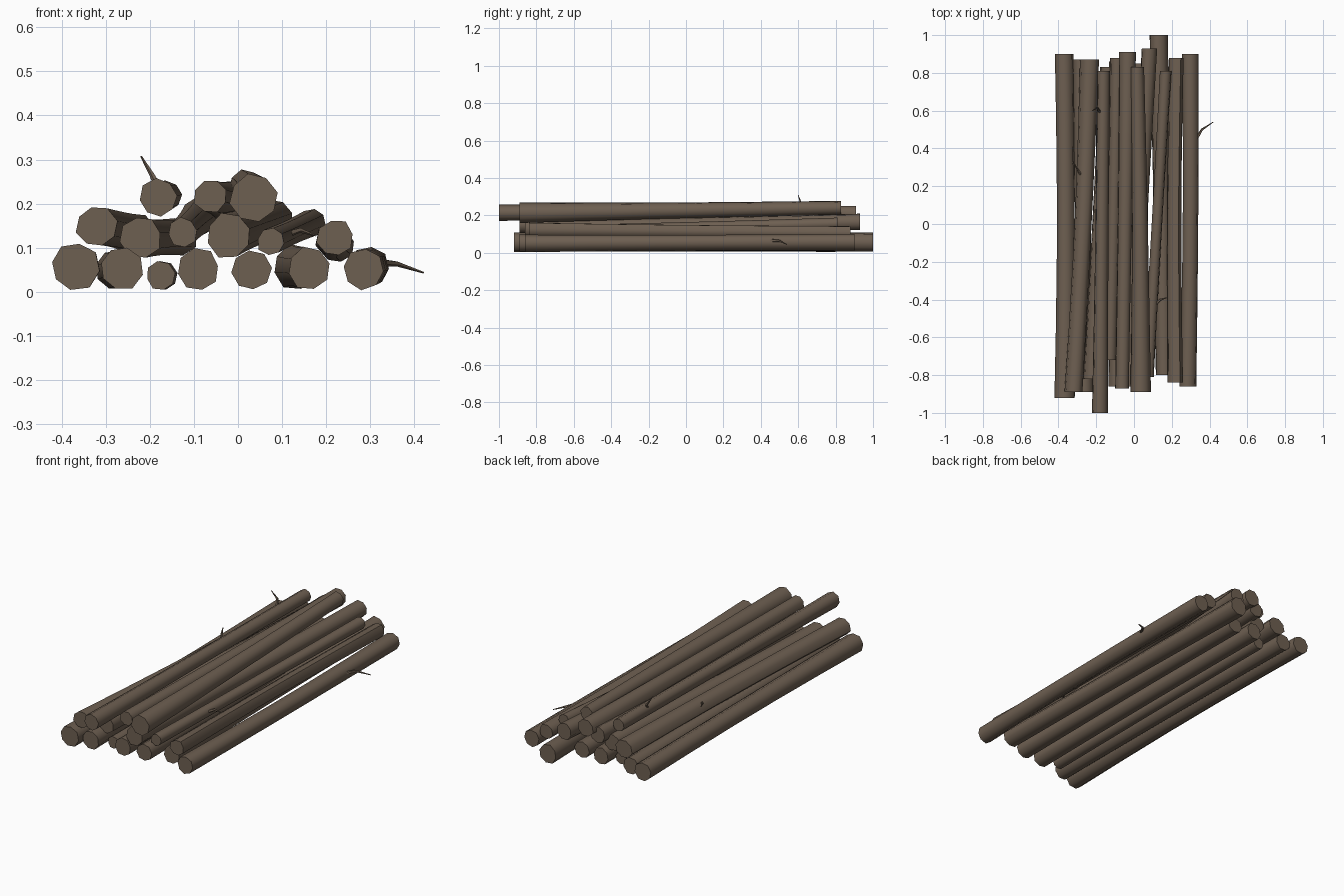
import bpy, bmesh, math, random
from mathutils import Vector

random.seed(4)
cube = bpy.data.objects.get("Cube")
if cube:
    bpy.data.objects.remove(cube, do_unlink=True)

bark = bpy.data.materials.new("brown_bark")
bark.use_nodes = True
brown = (0.155, 0.115, 0.083, 1)
bark.diffuse_color = brown
bark.node_tree.nodes["Principled BSDF"].inputs["Base Color"].default_value = brown


def tube(name, points, radii, sides, rough):
    """Irregular polygonal tube along y-facing or free paths, with flat caps."""
    bm = bmesh.new()
    phase = random.uniform(0, math.tau)
    shape = [1 + random.uniform(-rough, rough) for _ in range(sides)]
    along = (points[-1] - points[0]).normalized()
    # logs are sawn square to y, twigs square to their own direction
    axis = Vector((0, 1, 0)) if abs(along.y) > 0.95 else along
    u = axis.cross(Vector((0.1, 0, 1))).normalized()
    v = u.cross(axis)
    rings = []
    for p, r in zip(points, radii):
        ring = []
        for i in range(sides):
            a = phase + math.tau * i / sides
            ring.append(bm.verts.new(p + (u * math.cos(a) + v * math.sin(a)) * r * shape[i]))
        rings.append(ring)
    for a, b in zip(rings, rings[1:]):
        for i in range(sides):
            j = (i + 1) % sides
            bm.faces.new((a[i], a[j], b[j], b[i]))
    bm.faces.new(rings[0])
    bm.faces.new(rings[-1])
    bmesh.ops.recalc_face_normals(bm, faces=bm.faces)
    mesh = bpy.data.meshes.new(name)
    bm.to_mesh(mesh)
    bm.free()
    mesh.materials.append(bark)
    obj = bpy.data.objects.new(name, mesh)
    bpy.context.collection.objects.link(obj)
    bpy.ops.object.select_all(action="DESELECT")
    obj.select_set(True)
    bpy.context.view_layer.objects.active = obj
    bpy.ops.object.shade_smooth_by_angle(angle=math.radians(58))
    return obj


def log(name, front, back, r_front, r_back, bend=0.0):
    """Slightly bowed log from its front end to its back end."""
    a, b = Vector(front), Vector(back)
    points, radii = [], []
    for i in range(6):
        t = i / 5
        bow = math.sin(math.pi * t)
        points.append(a.lerp(b, t) + Vector((bend * bow, 0, 0)))
        radii.append((r_front + (r_back - r_front) * t) * (1 - 0.08 * bow))
    tube(name, points, radii, 8, 0.07)


# bottom layer
log("bottom_log_1", (-.37, -.92, .058), (-.372, .90, .055), .055, .050, .008)
log("bottom_log_2", (-.265, -.89, .053), (-.28, .87, .050), .049, .046)
log("bottom_log_3", (-.175, -.82, .036), (-.17, .80, .036), .033, .033)
log("bottom_log_4", (-.09, -.86, .050), (-.09, .86, .049), .048, .045)
log("bottom_log_5", (.03, -.85, .049), (.03, .85, .048), .045, .044)
log("bottom_log_6", (.16, -.80, .053), (.13, 1.0, .056), .049, .052)
log("bottom_log_7", (.285, -.86, .052), (.298, .90, .058), .047, .046, .008)

# middle layer
log("middle_log_1", (-.32, -.89, .148), (-.235, .87, .130), .047, .050, .008)
log("middle_log_2", (-.22, -.82, .125), (-.135, .83, .127), .047, .044)
log("middle_log_3", (-.125, -.72, .135), (-.085, .88, .172), .033, .042)
log("middle_log_4", (-.02, -.86, .128), (.083, .93, .165), .052, .045)
log("middle_log_5", (.075, -.81, .115), (.168, .81, .157), .032, .033)
log("middle_log_6", (.22, -.84, .122), (.225, .88, .105), .042, .040, -.008)

# top layer
log("top_log_1", (-.18, -1.0, .213), (-.16, .81, .217), .043, .034)
log("top_log_2", (-.062, -.87, .217), (-.032, .91, .207), .039, .048)
log("top_log_3", (.035, -.89, .213), (.016, .83, .240), .053, .036, .006)

# broken twigs
twigs = {
    "top_twig": [(-.18, .59, .235), (-.195, .615, .265), (-.22, .60, .308)],
    "right_twig": [(.33, .45, .066), (.36, .50, .064), (.42, .54, .044)],
    "left_twig": [(-.265, .24, .150), (-.295, .28, .172), (-.325, .335, .180)],
    "inner_twig": [(.11, -.43, .130), (.14, -.40, .140), (.175, -.39, .128)],
}
for name, path in twigs.items():
    tube(name, [Vector(p) for p in path], (.009, .006, .002), 5, 0.05)
